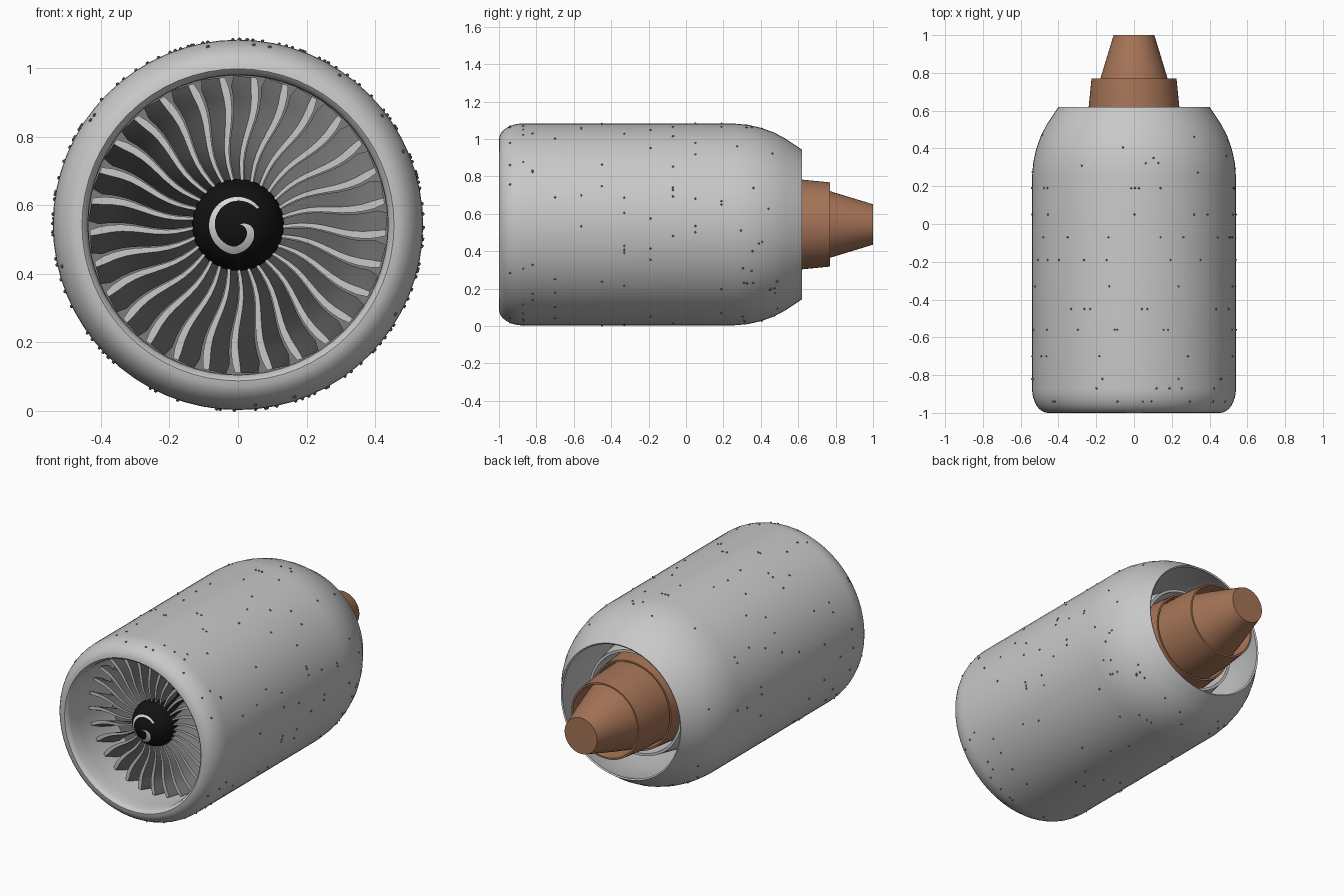
import bpy, bmesh, math, random
from mathutils import Matrix, Vector

if "Cube" in bpy.data.objects:
    bpy.data.objects.remove(bpy.data.objects["Cube"])
random.seed(4)
AXIS = 0.543      # height of the engine centre line
BLADES = 29
SPIN_R, SPIN_Y = 0.134, -0.775


def material(name, r, g, b):
    m = bpy.data.materials.new(name)
    m.use_nodes = True
    m.diffuse_color = (r, g, b, 1)
    m.node_tree.nodes["Principled BSDF"].inputs["Base Color"].default_value = (r, g, b, 1)
    return m


SILVER = material("silver_grey", 0.58, 0.58, 0.58)
STEEL = material("dark_steel", 0.2, 0.2, 0.2)
COPPER = material("copper_brown", 0.38, 0.175, 0.095)
BLACK = material("black", 0.006, 0.006, 0.006)
WHITE = material("white", 0.7, 0.7, 0.7)


def finish(name, bm, mats, angle=35):
    bmesh.ops.recalc_face_normals(bm, faces=bm.faces)
    me = bpy.data.meshes.new(name)
    bm.to_mesh(me)
    bm.free()
    ob = bpy.data.objects.new(name, me)
    ob.location.z = AXIS
    for m in mats:
        me.materials.append(m)
    bpy.context.collection.objects.link(ob)
    bpy.ops.object.select_all(action='DESELECT')
    ob.select_set(True)
    bpy.context.view_layer.objects.active = ob
    bpy.ops.object.shade_smooth_by_angle(angle=math.radians(angle))
    return ob


def lathe(name, profile, mat, closed=False, steps=64):
    """Spin (y, radius) points around the engine axis."""
    bm = bmesh.new()
    vs = [bm.verts.new((r, y, 0)) for y, r in profile]
    edges = [bm.edges.new(p) for p in zip(vs, vs[1:])]
    if closed:
        edges.append(bm.edges.new((vs[-1], vs[0])))
    bmesh.ops.spin(bm, geom=vs + edges, axis=(0, 1, 0), cent=(0, 0, 0),
                   angle=math.tau, steps=steps)
    bmesh.ops.remove_doubles(bm, verts=bm.verts, dist=1e-4)
    return finish(name, bm, [mat])


# Nacelle: rounded lip, straight barrel, tapered tail, hollow duct
lip = [(-0.87 - 0.13 * math.sin(a), 0.455 + 0.085 * math.cos(a))
       for a in (math.pi / 2 * (1 - i / 8) for i in range(9))]
tail = [(0.25, 0.54), (0.33, 0.533), (0.4, 0.517), (0.47, 0.492), (0.53, 0.46), (0.62, 0.4)]
duct = [(0.615, 0.392), (0.5, 0.43), (0.3, 0.455), (-0.9, 0.436), (-0.97, 0.438), (-0.99, 0.444)]
outer = lip + tail
lathe("nacelle", outer + duct, SILVER, closed=True)


def shell_radius(y):
    for (y0, r0), (y1, r1) in zip(outer, outer[1:]):
        if y0 <= y <= y1:
            return r0 + (r1 - r0) * (y - y0) / (y1 - y0)


# Rivets scattered in rows around the shell
bm = bmesh.new()
for row in (-0.94, -0.87, -0.82, -0.7, -0.56, -0.45, -0.33, -0.19, -0.07, 0.05, 0.19, 0.3, 0.38, 0.47):
    for i in range(12):
        a = random.uniform(0, math.tau)
        y = row + (random.uniform(-0.03, 0.03) if row > 0.2 else 0)
        r = shell_radius(y)
        bmesh.ops.create_icosphere(bm, subdivisions=1, radius=0.006, matrix=Matrix.Translation(
            (r * math.cos(a), y, r * math.sin(a))))
finish("rivets", bm, [STEEL])

# Fan blades: twisted slabs with a bright leading edge
bm = bmesh.new()
for k in range(BLADES):
    base = -math.pi / 2 + k * math.tau / BLADES
    rings = []
    for i in range(11):
        t = i / 10
        r = 0.12 + 0.312 * t
        half = 0.004 + 0.008 * t
        sweep = 0.010 * math.sin(t * math.tau)
        lean = 0.02 + 0.05 * t
        depth = 0.15 - (0.03 * max(0, t - 0.8) / 0.2)
        if i == 10:
            half *= 0.7
            lean *= 0.8
        radial = Vector((math.cos(base), 0, math.sin(base)))
        side = Vector((-math.sin(base), 0, math.cos(base)))
        ring = []
        for u, s in ((0, -1), (0, 1), (0.5, 1), (1, 0.4), (1, -0.4), (0.5, -1)):
            p = radial * r + side * (sweep + lean * u + half * s)
            p.y = -0.8 + depth * u
            ring.append(bm.verts.new(p))
        rings.append(ring)
    for lo, hi in zip(rings, rings[1:]):
        for j in range(6):
            n = (j + 1) % 6
            f = bm.faces.new((lo[j], lo[n], hi[n], hi[j]))
            f.material_index = 0 if j == 0 else 1
    bm.faces.new(rings[0])
    bm.faces.new(rings[-1]).material_index = 1
finish("fan_blades", bm, [SILVER, STEEL])

# Spinner dome with hub
dome = [(SPIN_Y - SPIN_R * math.cos(a), SPIN_R * math.sin(a))
        for a in (math.pi / 2 * i / 14 for i in range(15))]
lathe("spinner", dome + [(-0.6, SPIN_R), (-0.6, 0)], BLACK)

# Painted spiral, a thin strip following the dome
bm = bmesh.new()
rows = []
N = 48
for i in range(N + 1):
    t = i / N
    a = math.radians(20 - 340 * t)
    mid = 0.076 * min(1, (t / 0.35)) ** 0.7
    half = 0.015 * (1 - 0.75 * t) * min(1, 0.3 + t * 8)
    row = []
    for s in (-1, -0.33, 0.33, 1):
        r = mid + half * s
        x, z = r * math.cos(a), r * math.sin(a)
        y = SPIN_Y - math.sqrt((SPIN_R + 0.002) ** 2 - r * r)
        row.append(bm.verts.new((x, y, z)))
    rows.append(row)
for p, q in zip(rows, rows[1:]):
    for j in range(3):
        bm.faces.new((p[j], p[j + 1], q[j + 1], q[j]))
finish("spinner_spiral", bm, [WHITE])

# Core: bulkhead behind the fan and the inner cowl
lathe("fan_bulkhead", [(-0.58, 0), (-0.58, 0.44), (-0.55, 0.44), (-0.55, 0)], STEEL)
lathe("core_cowl", [(-0.56, 0.3), (-0.2, 0.37), (0.15, 0.37), (0.48, 0.31),
                    (0.48, 0.295), (0.3, 0.29), (0.3, 0)], SILVER)

# Nested exhaust nozzles and tail cone
lathe("outer_nozzle", [(0.29, 0.285), (0.52, 0.265), (0.52, 0.255), (0.32, 0.25)], COPPER, closed=True)
lathe("inner_nozzle", [(0.3, 0.25), (0.62, 0.24), (0.77, 0.225), (0.77, 0.215), (0.62, 0.2), (0.62, 0)], COPPER)
lathe("tail_cone", [(0.6, 0.225), (0.77, 0.178), (1.0, 0.108), (1.0, 0)], COPPER)
